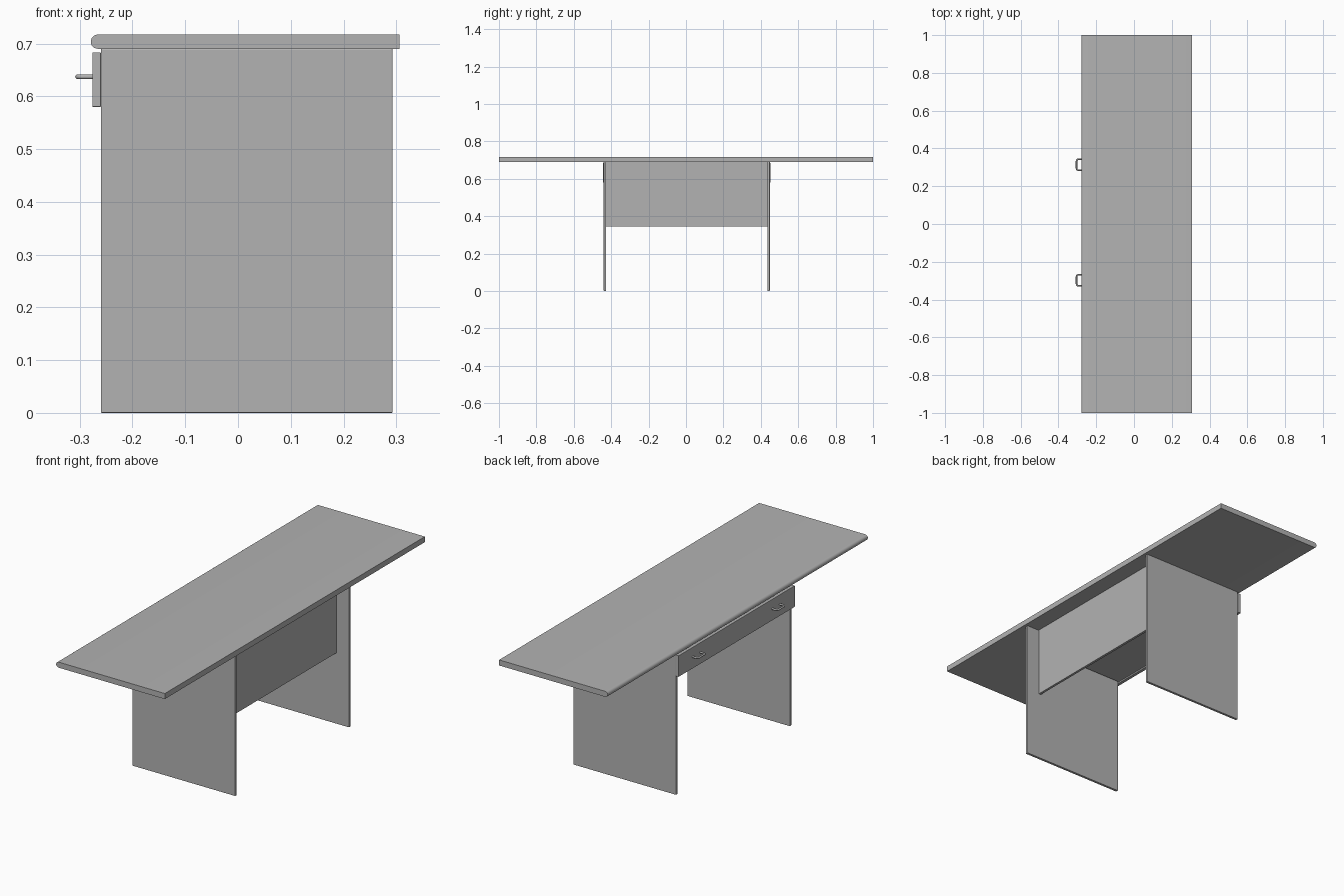
import bpy
import bmesh
from math import cos, sin, pi

cube = bpy.data.objects.get("Cube")
if cube:
    bpy.data.objects.remove(cube, do_unlink=True)

GREY = (0.45, 0.45, 0.45, 1)
grey = bpy.data.materials.new("plain grey")
grey.use_nodes = True
grey.diffuse_color = GREY
grey.node_tree.nodes["Principled BSDF"].inputs["Base Color"].default_value = GREY


def finish(name, bm):
    bmesh.ops.recalc_face_normals(bm, faces=bm.faces)
    mesh = bpy.data.meshes.new(name)
    bm.to_mesh(mesh)
    bm.free()
    mesh.materials.append(grey)
    obj = bpy.data.objects.new(name, mesh)
    bpy.context.collection.objects.link(obj)
    return obj


def smooth(obj):
    bpy.ops.object.select_all(action="DESELECT")
    obj.select_set(True)
    bpy.context.view_layer.objects.active = obj
    bpy.ops.object.shade_smooth_by_angle()


def box(name, xs, ys, zs, bevel=0):
    bm = bmesh.new()
    bmesh.ops.create_cube(bm, size=1)
    for v in bm.verts:
        v.co = [lo + (c + 0.5) * (hi - lo) for c, (lo, hi) in zip(v.co, (xs, ys, zs))]
    obj = finish(name, bm)
    if bevel:
        mod = obj.modifiers.new("soft edges", "BEVEL")
        mod.width = bevel
        mod.segments = 2
    return obj


# Desk top: profile with one rounded long edge, extruded along y
low, high = 0.69, 0.717
radius = (high - low) / 2
profile = [(0.306, low), (0.306, high)]
for i in range(13):
    a = pi / 2 + pi * i / 12
    profile.append((-0.279 + radius + radius * cos(a), low + radius + radius * sin(a)))
bm = bmesh.new()
face = bm.faces.new([bm.verts.new((x, -1, z)) for x, z in profile])
extruded = bmesh.ops.extrude_face_region(bm, geom=[face])["geom"]
bmesh.ops.translate(bm, vec=(0, 2, 0),
                    verts=[g for g in extruded if isinstance(g, bmesh.types.BMVert)])
smooth(finish("desk_top", bm))

# Supports
MID = 0.004
for side, label in ((-1, "front"), (1, "back")):
    ys = sorted((MID + side * 0.431, MID + side * 0.444))
    box(label + "_leg_panel", (-0.26, 0.293), ys, (0, low), 0.002)
box("modesty_panel", (0.213, 0.225), (MID - 0.431, MID + 0.431), (0.345, low))

# Drawer: front plate and an open tray behind it
box("drawer_front", (-0.276, -0.26), (MID - 0.447, MID + 0.447), (0.58, 0.683), 0.001)
inner, back = 0.425, 0.19
box("drawer_bottom", (-0.26, back), (MID - inner, MID + inner), (0.587, 0.595))
box("drawer_back", (back - 0.01, back), (MID - inner, MID + inner), (0.595, 0.675))
for side, label in ((-1, "front"), (1, "back")):
    ys = sorted((MID + side * inner, MID + side * (inner - 0.01)))
    box("drawer_side_" + label, (-0.26, back - 0.01), ys, (0.595, 0.675))

# Handles: round bar bent to a U with rounded corners
for side, label in ((-1, "front"), (1, "back")):
    cy, half, outer, bend = 0.008 + side * 0.306, 0.029, -0.304, 0.01
    path = [(-0.274, -half)]
    for corner in (-1, 1):
        for i in range(6):
            a = pi / 2 * i / 5
            a = a if corner < 0 else pi / 2 - a
            path.append((outer + bend - bend * sin(a),
                         corner * (half - bend + bend * cos(a))))
    path.append((-0.274, half))
    curve = bpy.data.curves.new("bar", "CURVE")
    curve.dimensions = "3D"
    curve.bevel_depth = 0.0045
    curve.bevel_resolution = 3
    curve.use_fill_caps = True
    curve.materials.append(grey)
    spline = curve.splines.new("POLY")
    spline.points.add(len(path) - 1)
    for p, (x, y) in zip(spline.points, path):
        p.co = (x, cy + y, 0.637, 1)
        p.radius = 1
    spline.use_smooth = True
    bpy.context.collection.objects.link(
        bpy.data.objects.new("drawer_handle_" + label, curve))
